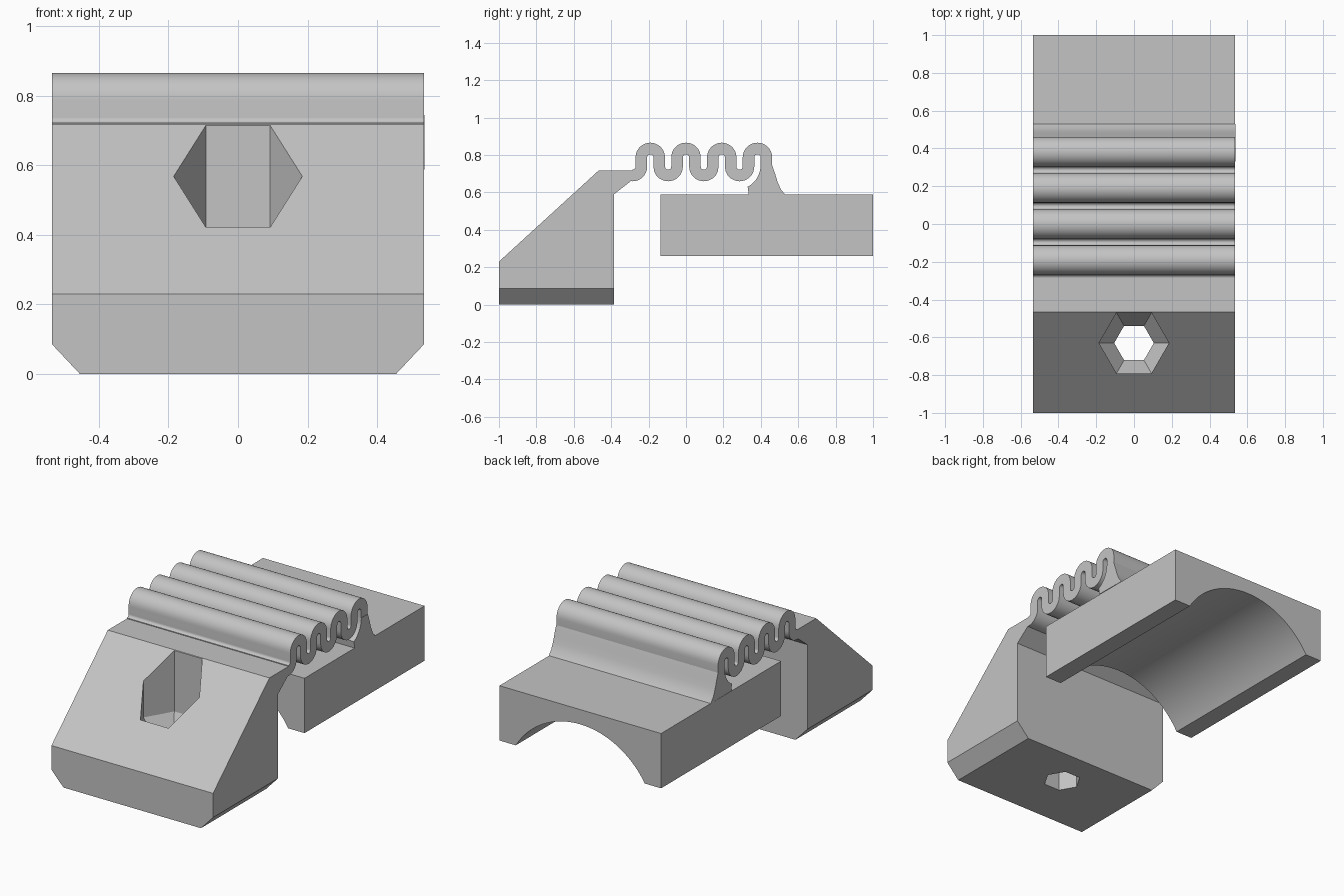
import bpy, bmesh, math
from mathutils import Vector

W = 0.535          # half width of the whole part
PITCH = 0.191      # distance between spring folds
R = PITCH / 4      # centreline radius of a fold
T = 0.031          # half thickness of the spring strip

cube = bpy.data.objects.get("Cube")
if cube:
    bpy.data.objects.remove(cube, do_unlink=True)

grey = bpy.data.materials.new("plain grey")
grey.use_nodes = True
grey.diffuse_color = (0.55, 0.55, 0.55, 1)
grey.node_tree.nodes["Principled BSDF"].inputs["Base Color"].default_value = grey.diffuse_color


def make_object(name, bm, smooth=False):
    bmesh.ops.recalc_face_normals(bm, faces=bm.faces)
    mesh = bpy.data.meshes.new(name)
    bm.to_mesh(mesh)
    bm.free()
    obj = bpy.data.objects.new(name, mesh)
    obj.data.materials.append(grey)
    bpy.context.collection.objects.link(obj)
    bpy.ops.object.select_all(action='DESELECT')
    obj.select_set(True)
    bpy.context.view_layer.objects.active = obj
    if smooth:
        bpy.ops.object.shade_smooth_by_angle(angle=math.radians(30))
    return obj


def prism(points, start, end, axis):
    """Extrude a 2D outline along x (outline in y,z) or y (outline in x,z)."""
    bm = bmesh.new()
    place = (lambda a, b: (start, a, b)) if axis == 'x' else (lambda a, b: (a, start, b))
    face = bm.faces.new([bm.verts.new(place(a, b)) for a, b in points])
    ext = bmesh.ops.extrude_face_region(bm, geom=[face])
    shift = Vector((end - start, 0, 0) if axis == 'x' else (0, end - start, 0))
    bmesh.ops.translate(bm, vec=shift, verts=[v for v in ext["geom"] if isinstance(v, bmesh.types.BMVert)])
    return bm


def arc(cy, cz, r, a0, a1, n):
    steps = [math.radians(a0 + (a1 - a0) * i / n) for i in range(n + 1)]
    return [(cy + r * math.cos(a), cz + r * math.sin(a)) for a in steps]


# Wedge block with chamfered lower side edges
bm = prism([(-1, 0), (-1, 0.23), (-0.467, 0.717), (-4 * R * 1.5, 0.717), (-4 * R * 1.5, 0.66),
            (-0.295, 0.66), (-0.385, 0.59), (-0.385, 0)], -W, W, 'x')
for side in (-1, 1):
    bmesh.ops.bisect_plane(bm, geom=bm.verts[:] + bm.edges[:] + bm.faces[:],
                           plane_co=(side * W, 0, 0.085), plane_no=(side, 0, -0.94), clear_outer=True)
    bmesh.ops.holes_fill(bm, edges=[e for e in bm.edges if e.is_boundary])
wedge = make_object("wedge_block", bm)

# Stepped hexagonal screw hole, wide at the top and narrow at the bottom
bm = bmesh.new()
rings = []
for radius, z in ((0.105, -0.1), (0.105, 0.23), (0.185, 0.35), (0.185, 0.9)):
    rings.append([bm.verts.new((a, b - 0.63, z)) for a, b in arc(0, 0, radius, 0, 300, 5)])
for low, high in zip(rings, rings[1:]):
    for i in range(6):
        j = (i + 1) % 6
        bm.faces.new((low[i], low[j], high[j], high[i]))
bm.faces.new(rings[0])
bm.faces.new(rings[-1])
cutter = make_object("hole_cutter", bm)
cutter.hide_render = True
mod = wedge.modifiers.new("screw_hole", 'BOOLEAN')
mod.operation = 'DIFFERENCE'
mod.solver = 'EXACT'
mod.object = cutter
bpy.context.view_layer.objects.active = wedge
bpy.ops.object.modifier_apply(modifier=mod.name)
bpy.data.objects.remove(cutter, do_unlink=True)

# Folded spring strip: offset both sides of a serpentine centreline
TOP, LOW = 0.787, 0.738
upper, lower = [], []
for k in range(-1, 3):
    peak = k * PITCH
    valley = peak - PITCH / 2
    a0 = 270 if k == -1 else 180
    upper += arc(valley, LOW, R - T, a0, 360, 10) + arc(peak, TOP, R + T, 180, 0, 16)
    lower += arc(valley, LOW, R + T, a0, 360, 10) + arc(peak, TOP, R - T, 180, 0, 16)
end = 2 * PITCH + R
upper.append((end + T, 0.74))
lower.append((end - T, 0.74))
make_object("folded_spring", prism(upper + lower[::-1], -W, W, 'x'), True)

# Flared root joining the spring to the saddle
left = arc(end - T - 0.13, 0.745, 0.13, 0, -62, 10) + [(0.335, 0.59)]
right = [(0.53, 0.588), (0.508, 0.615), (0.49, 0.655), (0.478, 0.695), (end + T, 0.745)]
make_object("spring_root", prism(left + right, -W, W + 0.002, 'x'), True)

# Saddle block with an arched underside
reach = math.degrees(math.asin(0.26 / 0.5))
arch = arc(0, 0, 0.5, reach, 180 - reach, 40)
outline = [(-W, 0.26), (-W, 0.588), (W, 0.588), (W, 0.26)] + arch
make_object("saddle_block", prism(outline, -0.135, 1, 'y'), True)
